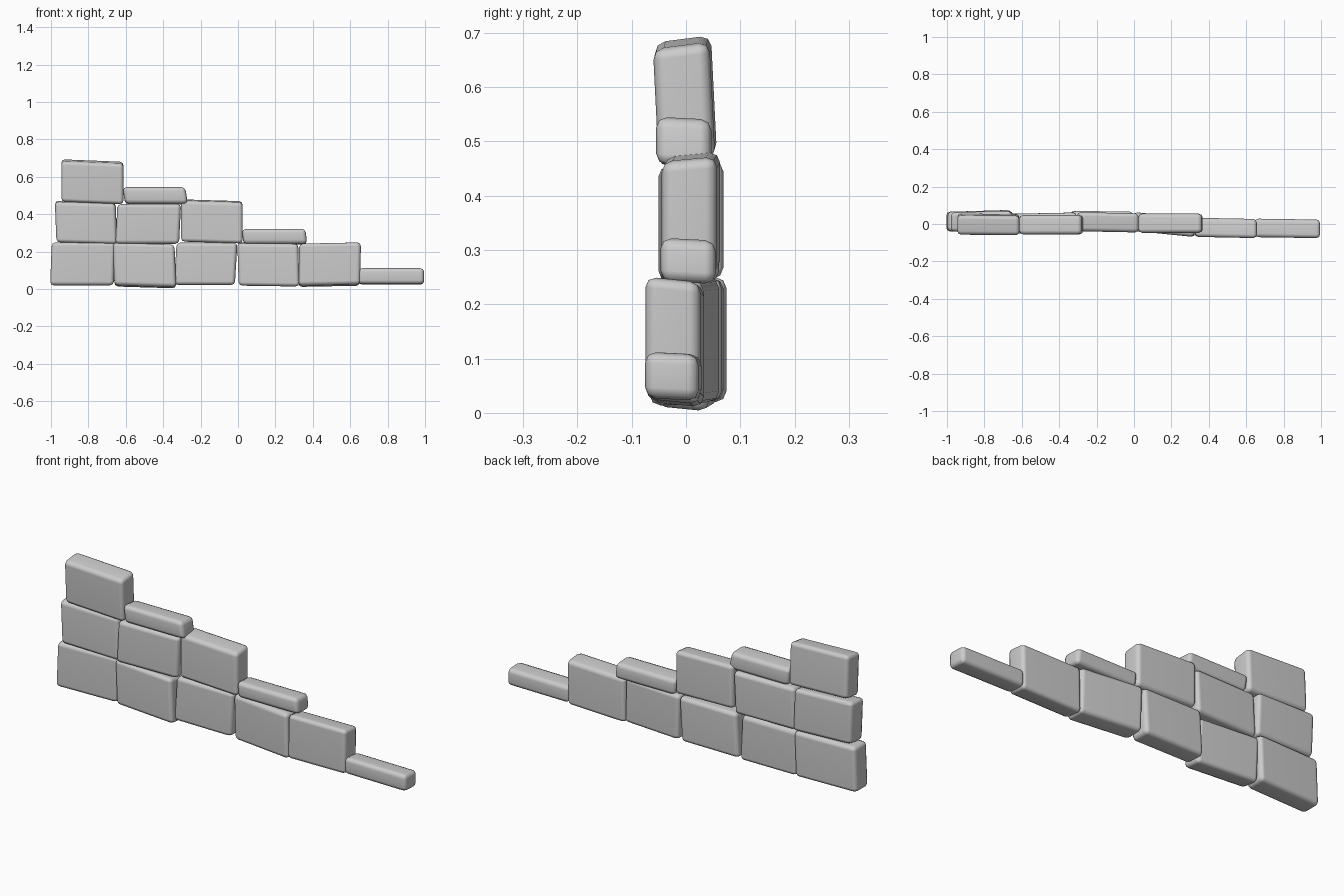
import bpy
import bmesh
from mathutils import Vector

if "Cube" in bpy.data.objects:
    bpy.data.objects.remove(bpy.data.objects["Cube"], do_unlink=True)

GREY = (0.6, 0.6, 0.6, 1)
stone = bpy.data.materials.new("stone grey")
stone.use_nodes = True
stone.diffuse_color = GREY
stone.node_tree.nodes["Principled BSDF"].inputs["Base Color"].default_value = GREY


def block(name, xs, zs, ys, tilt=0, slope=0, yaw=0, lean=0, flare=0):
    """Worn stone: a box skewed along its axes, with softened edges."""
    lo, hi = (Vector(p) for p in zip(xs, ys, zs))
    mid, size = (lo + hi) / 2, hi - lo
    bm = bmesh.new()
    bmesh.ops.create_cube(bm, size=1)
    for v in bm.verts:
        x, y, z = v.co * size
        v.co = (x + flare * z, y + yaw * x + lean * z, z + tilt * x + slope * y)
    bmesh.ops.bevel(bm, geom=bm.edges[:], offset=0.02, segments=2,
                    profile=0.5, affect='EDGES', clamp_overlap=True)
    mesh = bpy.data.meshes.new(name)
    bm.to_mesh(mesh)
    bm.free()
    mesh.materials.append(stone)
    mesh.shade_smooth()
    obj = bpy.data.objects.new(name, mesh)
    obj.location = mid
    bpy.context.collection.objects.link(obj)
    mod = obj.modifiers.new("even shading", 'WEIGHTED_NORMAL')
    mod.keep_sharp = True


# Bottom course
block("bottom_stone_1", (-1, -.66), (.02, .25), (-.035, .07), yaw=.03, flare=.04)
block("bottom_stone_2", (-.665, -.335), (.012, .24), (-.05, .05),
      tilt=-.03, slope=-.1, yaw=-.05, flare=-.04)
block("bottom_stone_3", (-.335, -.01), (.022, .248), (-.035, .068), yaw=-.01, flare=.06)
block("bottom_stone_4", (0, .325), (.017, .245), (-.053, .047),
      tilt=-.015, slope=.03, yaw=-.1, flare=-.03)
block("bottom_stone_5", (.325, .655), (.018, .243), (-.072, .03),
      tilt=.02, slope=-.1, yaw=-.02, flare=.02)
block("bottom_end_cap", (.645, .995), (.025, .11), (-.073, .026), slope=-.05, yaw=-.015)

# Middle course
block("middle_stone_1", (-.975, -.65), (.248, .465), (-.038, .066),
      tilt=-.03, slope=.08, yaw=.02, flare=-.04)
block("middle_stone_2", (-.65, -.31), (.242, .455), (-.048, .058), yaw=.02, flare=.05)
block("middle_stone_3", (-.305, .025), (.252, .472), (-.042, .06),
      tilt=-.03, slope=.09, yaw=-.02)
block("middle_end_cap", (.025, .365), (.24, .32), (-.047, .055), slope=-.05, flare=-.1)

# Top course
block("top_stone", (-.945, -.612), (.465, .683), (-.054, .05),
      tilt=-.04, slope=.13, yaw=-.01, lean=-.05)
block("top_end_cap", (-.61, -.275), (.455, .543), (-.055, .047), slope=-.05, flare=-.15)
